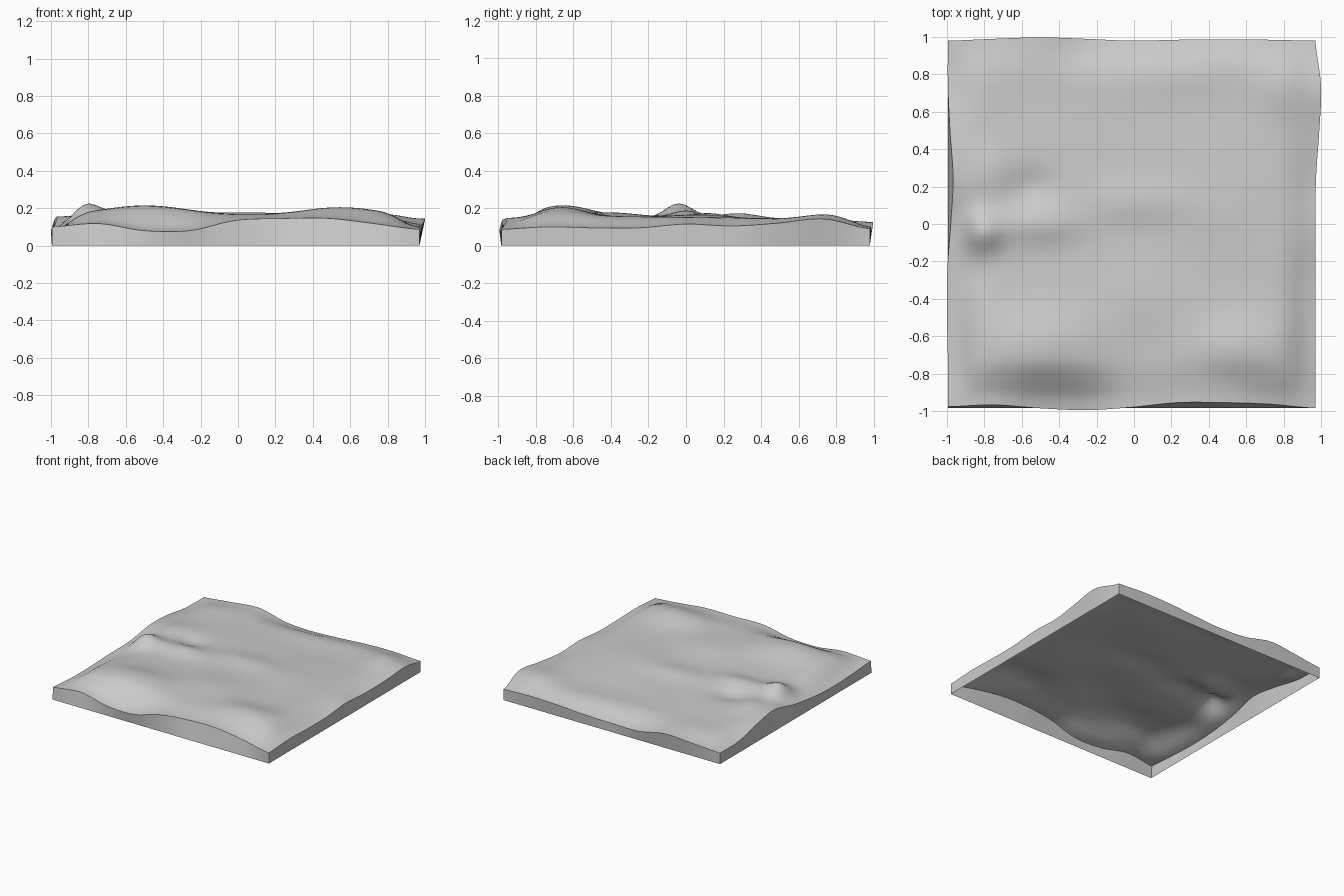
import bpy, bmesh, math

if "Cube" in bpy.data.objects:
    bpy.data.objects.remove(bpy.data.objects["Cube"])

N = 60                                   # grid cells per side
X0, X1, Y0, Y1 = -0.995, 0.97, -0.985, 0.98

# Rim heights and outward leans, sampled evenly along each side
FRONT = [.10, .118, .08, .08, .135, .145, .146, .118, .087]
BACK = [.09, .11, .125, .078, .072, .08, .095, .10, .09]
LEFT = [.10, .085, .08, .09, .11, .155, .135, .095, .09]
RIGHT = [.087, .10, .095, .095, .115, .105, .12, .143, .09]
FRONT_LEAN = [-.008, -.018, 0, .01, -.005, -.03, -.03, -.022, 0]
BACK_LEAN = [0, .01, .018, .01, 0, .005, .007, .005, 0]
LEFT_LEAN = [0, 0, .005, .003, -.015, -.028, -.012, 0, 0]
RIGHT_LEAN = [0, 0, 0, 0, 0, .003, .02, .03, 0]

# Hills and hollows: x, y, height, radius x, radius y
HILLS = [
    (-0.50, -0.65, .055, .32, .20),
    (0.55, -0.66, .045, .28, .16),
    (0.05, -0.40, .020, .30, .20),
    (-0.83, -0.04, .078, .13, .10),
    (-0.50, 0.00, .035, .20, .10),
    (-0.55, 0.20, -.025, .12, .09),
    (-0.78, 0.28, .025, .13, .14),
    (-0.90, -0.25, -.020, .12, .12),
    (0.00, 0.12, .022, .28, .12),
    (0.40, 0.05, .012, .25, .20),
    (0.82, 0.74, .028, .16, .16),
    (0.30, 0.60, -.014, .35, .18),
    (-0.55, 0.65, -.008, .30, .20),
]


def spline(vals, t):
    """Smooth curve through evenly spaced values, t in 0..1"""
    s = t * (len(vals) - 1)
    i = min(int(s), len(vals) - 2)
    f = s - i
    a, b, c, d = (vals[max(0, min(len(vals) - 1, i + k))] for k in (-1, 0, 1, 2))
    return b + 0.5 * f * (c - a + f * (2*a - 5*b + 4*c - d + f * (3*(b - c) + d - a)))


def smooth(t):
    t = max(0.0, min(1.0, t))
    return t * t * (3 - 2 * t)


def height(u, v, x, y):
    # blend of the four rims
    rim = ((1 - v) * spline(FRONT, u) + v * spline(BACK, u)
           + (1 - u) * spline(LEFT, v) + u * spline(RIGHT, v)
           - (1 - u) * (1 - v) * FRONT[0] - u * (1 - v) * FRONT[-1]
           - (1 - u) * v * BACK[0] - u * v * BACK[-1])
    # rolling ground inside
    ground = 0.152 - 0.012 * y
    for hx, hy, h, rx, ry in HILLS:
        ground += h * math.exp(-((x - hx) / rx) ** 2 - ((y - hy) / ry) ** 2)
    w = smooth(0.12 + min(u, 1 - u) / 0.13) * smooth(0.12 + min(v, 1 - v) / 0.15)
    w *= smooth(min(u, 1 - u, v, 1 - v) / 0.07 + 0.0) * 0.5 + 0.5 if min(u, 1 - u, v, 1 - v) > 0 else 0
    return rim + (ground - rim) * w


bm = bmesh.new()

# Rolling top surface
grid = []
for j in range(N + 1):
    row = []
    for i in range(N + 1):
        u, v = i / N, j / N
        x, y = X0 + (X1 - X0) * u, Y0 + (Y1 - Y0) * v
        z = height(u, v, x, y)
        fade = lambda t: max(0.0, 1 - t / 0.15) ** 2
        px = x + spline(RIGHT_LEAN, v) * fade(1 - u) - spline(LEFT_LEAN, v) * fade(u)
        py = y + spline(BACK_LEAN, u) * fade(1 - v) - spline(FRONT_LEAN, u) * fade(v)
        row.append(bm.verts.new((px, py, z)))
    grid.append(row)
for j in range(N):
    for i in range(N):
        bm.faces.new((grid[j][i], grid[j][i+1], grid[j+1][i+1], grid[j+1][i]))

# Side skirt down to a straight base, open underneath
loop = ([(i, 0) for i in range(N)] + [(N, j) for j in range(N)]
        + [(i, N) for i in range(N, 0, -1)] + [(0, j) for j in range(N, 0, -1)])
top = [grid[j][i] for i, j in loop]
base = [bm.verts.new((X0 + (X1 - X0) * i / N, Y0 + (Y1 - Y0) * j / N, 0)) for i, j in loop]
for k in range(len(loop)):
    n = (k + 1) % len(loop)
    bm.faces.new((base[k], base[n], top[n], top[k]))

mesh = bpy.data.meshes.new("terrain_tile")
bm.to_mesh(mesh)
bm.free()
tile = bpy.data.objects.new("terrain_tile", mesh)
bpy.context.collection.objects.link(tile)
bpy.context.view_layer.objects.active = tile
tile.select_set(True)
bpy.ops.object.shade_smooth_by_angle(angle=math.radians(40))
